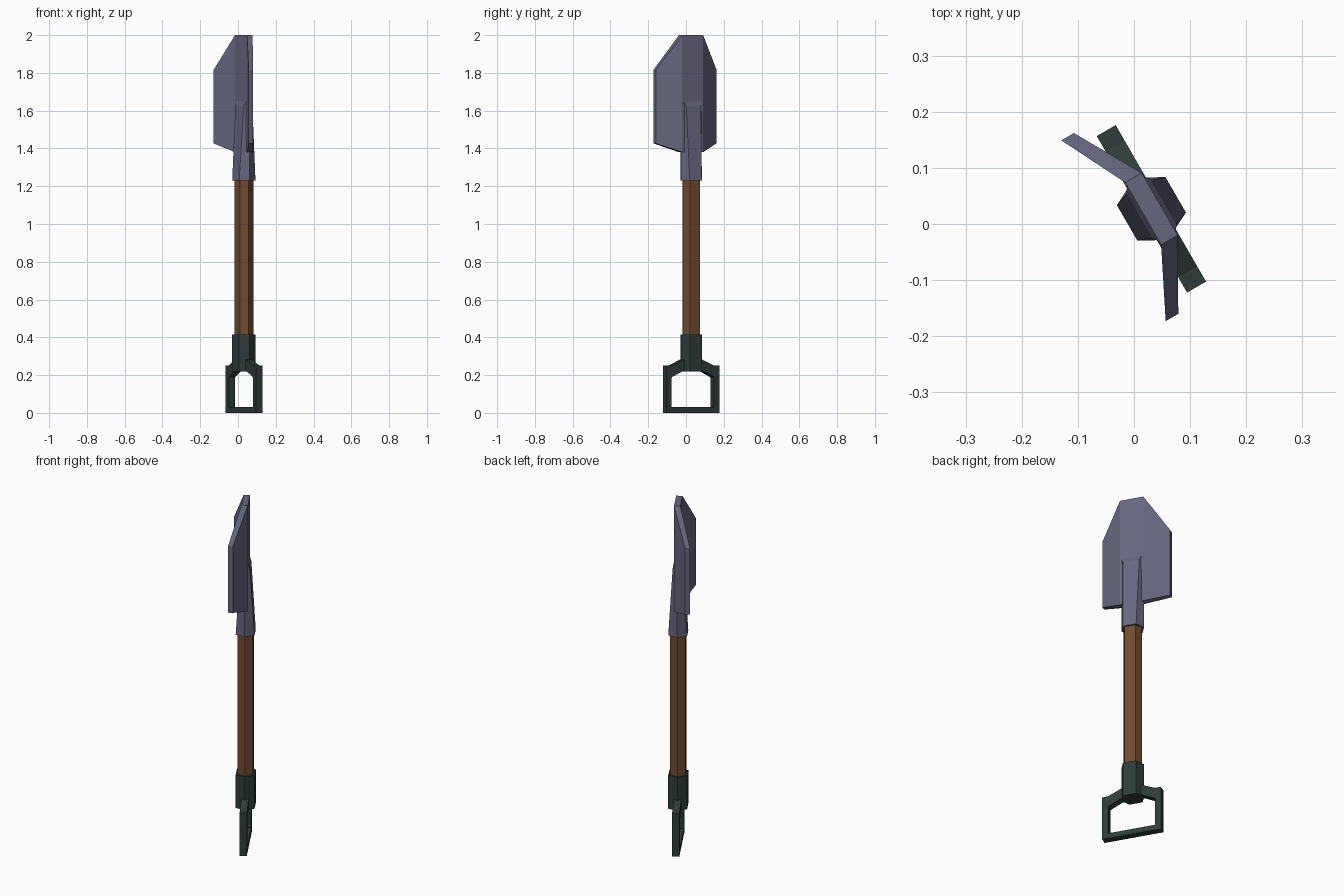
import bpy, bmesh, math

old = bpy.data.objects.get("Cube")
if old:
    bpy.data.objects.remove(old, do_unlink=True)


def material(name, rgb):
    m = bpy.data.materials.new(name)
    m.use_nodes = True
    m.diffuse_color = (*rgb, 1)
    m.node_tree.nodes["Principled BSDF"].inputs["Base Color"].default_value = (*rgb, 1)
    return m


steel = material("blue grey steel", (0.136, 0.136, 0.216))
wood = material("brown wood", (0.162, 0.07, 0.03))
plastic = material("dark green plastic", (0.028, 0.045, 0.041))


def loft(name, rings, mat, closed=False):
    """Join equal-sized rings of points into a skin, capped unless closed."""
    bm = bmesh.new()
    loops = [[bm.verts.new(p) for p in ring] for ring in rings]
    n = len(loops[0])
    pairs = list(zip(loops, loops[1:]))
    if closed:
        pairs.append((loops[-1], loops[0]))
    else:
        bm.faces.new(loops[0])
        bm.faces.new(loops[-1])
    for a, b in pairs:
        for i in range(n):
            j = (i + 1) % n
            bm.faces.new((a[i], a[j], b[j], b[i]))
    bmesh.ops.recalc_face_normals(bm, faces=bm.faces)
    mesh = bpy.data.meshes.new(name)
    bm.to_mesh(mesh)
    bm.free()
    mesh.materials.append(mat)
    obj = bpy.data.objects.new(name, mesh)
    # The whole tool is turned about its shaft
    obj.location = (0.031, 0.027, 0)
    obj.rotation_euler.z = math.radians(-60)
    bpy.context.collection.objects.link(obj)
    return obj


def hexagon(z, wide, flat, depth):
    """Six-sided section: side points at wide, flat faces at depth."""
    return [(wide, 0, z), (flat, depth, z), (-flat, depth, z),
            (-wide, 0, z), (-flat, -depth, z), (flat, -depth, z)]


# Wooden shaft
loft("shaft", [hexagon(z, 0.051, 0.03, 0.041) for z in (0.39, 1.26)], wood)

# Socket of the handle
loft("handle_socket", [hexagon(z, 0.0615, 0.0365, 0.05) for z in (0.22, 0.415)], plastic)

# Grip frame: outer and inner corner of each section, mirrored into a loop
half = [((0.161, 0), (0.13, 0.03)), ((0.161, 0.25), (0.13, 0.185)),
        ((0.13, 0.25), (0.127, 0.19)), ((0.05, 0.285), (0.06, 0.222))]
path = half + [tuple((-x, z) for x, z in pair) for pair in reversed(half)]
t = 0.0195
loft("handle_grip",
     [[(a[0], -t, a[1]), (a[0], t, a[1]), (b[0], t, b[1]), (b[0], -t, b[1])]
      for a, b in path], plastic, closed=True)

# Blade socket, tapering into a flat tongue
loft("blade_socket", [hexagon(1.23, 0.0615, 0.0365, 0.05),
                      hexagon(1.625, 0.064, 0.045, 0.026),
                      hexagon(1.655, 0.064, 0.06, 0.015)], steel)

# Blade: flat centre with two wings bent to one side
columns = [(0.064, -0.017, 0.017, 1.38, 2.0), (0.186, -0.078, -0.052, 1.427, 1.815)]
columns = [(-u, *rest) for u, *rest in reversed(columns)] + columns
loft("blade", [[(u, n0, z0), (u, n1, z0), (u, n1, z1), (u, n0, z1)]
               for u, n0, n1, z0, z1 in columns], steel)
